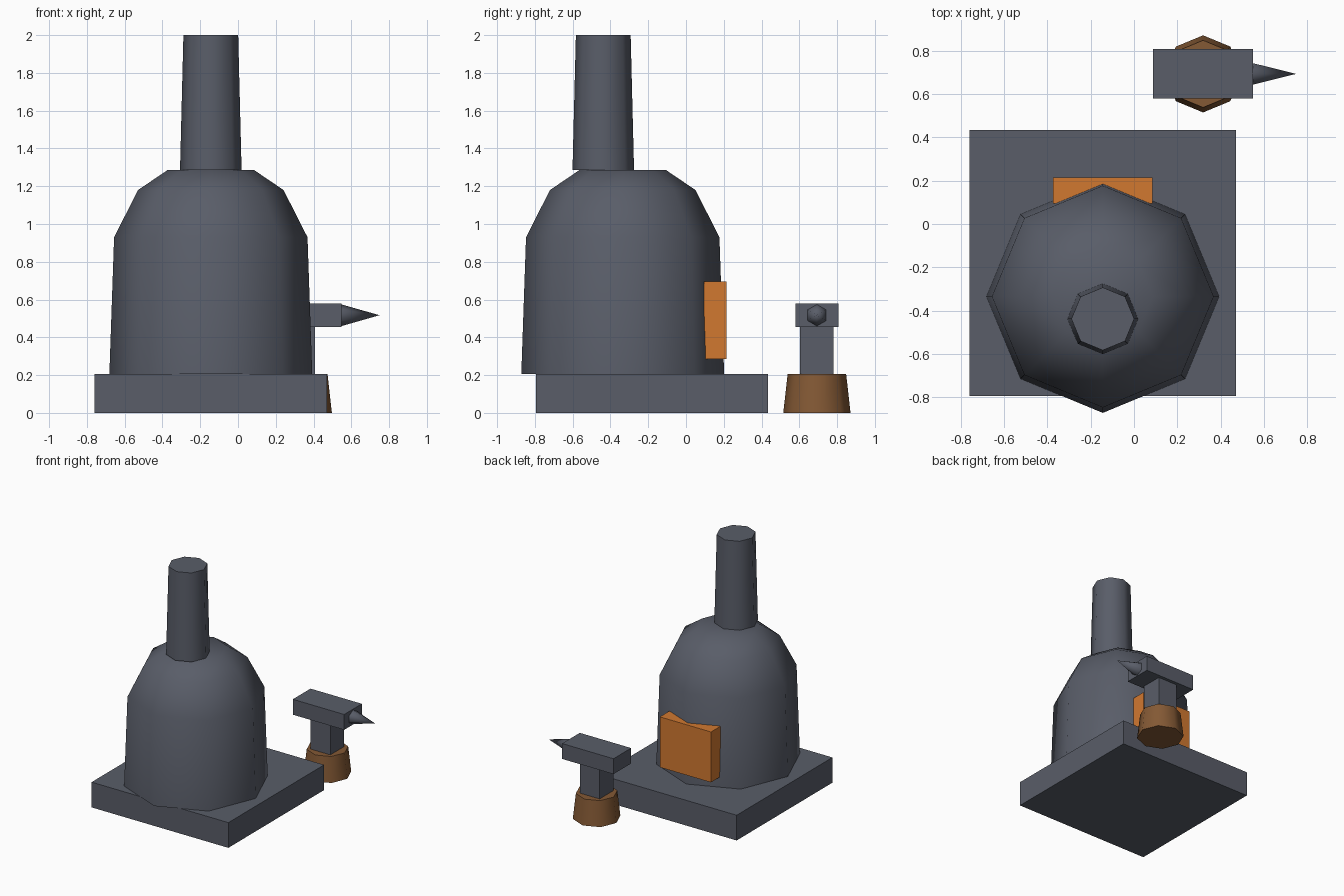
import bpy
import bmesh
import math
from mathutils import Matrix, Vector

cube = bpy.data.objects.get("Cube")
if cube:
    bpy.data.objects.remove(cube, do_unlink=True)


def material(name, rgb):
    mat = bpy.data.materials.new(name)
    mat.use_nodes = True
    color = (*rgb, 1)
    mat.diffuse_color = color
    mat.node_tree.nodes["Principled BSDF"].inputs["Base Color"].default_value = color
    return mat


iron = material("dark grey iron", (0.10, 0.11, 0.14))
ember = material("ember orange", (0.64, 0.19, 0.03))
wood = material("brown wood", (0.23, 0.10, 0.035))


def finish(name, bm, mat, smooth=False):
    bmesh.ops.recalc_face_normals(bm, faces=bm.faces)
    mesh = bpy.data.meshes.new(name)
    bm.to_mesh(mesh)
    bm.free()
    mesh.materials.append(mat)
    obj = bpy.data.objects.new(name, mesh)
    bpy.context.collection.objects.link(obj)
    if smooth:
        bpy.ops.object.select_all(action="DESELECT")
        obj.select_set(True)
        bpy.context.view_layer.objects.active = obj
        bpy.ops.object.shade_smooth_by_angle(angle=math.radians(62))
    return obj


def box(name, low, high, mat):
    low, high = Vector(low), Vector(high)
    bm = bmesh.new()
    bmesh.ops.create_cube(bm, size=1, matrix=Matrix.Translation((low + high) / 2)
                          @ Matrix.Diagonal((high - low).to_4d()))
    return finish(name, bm, mat)


def lathe(name, x, y, profile, mat, sides=8):
    """Stack of polygon rings given as (radius, z), capped at both ends."""
    bm = bmesh.new()
    rings = []
    for radius, z in profile:
        angles = [math.tau * i / sides for i in range(sides)]
        rings.append([bm.verts.new((x + radius * math.cos(a), y + radius * math.sin(a), z))
                      for a in angles])
    for lower, upper in zip(rings, rings[1:]):
        for i in range(sides):
            j = (i + 1) % sides
            bm.faces.new((lower[i], lower[j], upper[j], upper[i]))
    bm.faces.new(rings[0])
    bm.faces.new(rings[-1])
    return finish(name, bm, mat, smooth=True)


# Furnace on its slab
box("base_slab", (-0.76, -0.795, 0), (0.47, 0.435, 0.205), iron)
lathe("furnace_body", -0.144, -0.335,
      [(0.537, 0.205), (0.512, 0.93), (0.385, 1.18), (0.23, 1.285)], iron)
lathe("chimney", -0.144, -0.438, [(0.163, 1.285), (0.145, 2)], iron)
box("furnace_mouth", (-0.375, 0.095, 0.285), (0.085, 0.215, 0.695), ember)

# Anvil on a wooden stump
lathe("anvil_stump", 0.319, 0.693, [(0.178, 0), (0.155, 0.205)], wood)
box("anvil_neck", (0.23, 0.603, 0.205), (0.408, 0.781, 0.455), iron)
box("anvil_head", (0.087, 0.58, 0.455), (0.549, 0.807, 0.58), iron)

bm = bmesh.new()
bmesh.ops.create_cone(bm, cap_ends=True, segments=6, radius1=0.057, radius2=0, depth=0.2,
                      matrix=Matrix.Translation((0.649, 0.693, 0.517))
                      @ Matrix.Rotation(math.pi / 2, 4, "Y")
                      @ Matrix.Rotation(math.pi / 2, 4, "Z"))
# Turn the hexagon so that a corner points straight up
spin = min(abs(v.co.y - 0.693) for v in bm.verts if v.co.z > 0.55) > 0.01
if spin:
    bmesh.ops.rotate(bm, verts=bm.verts, cent=(0.649, 0.693, 0.517),
                     matrix=Matrix.Rotation(math.pi / 6, 3, "X"))
finish("anvil_horn", bm, iron, smooth=True)
